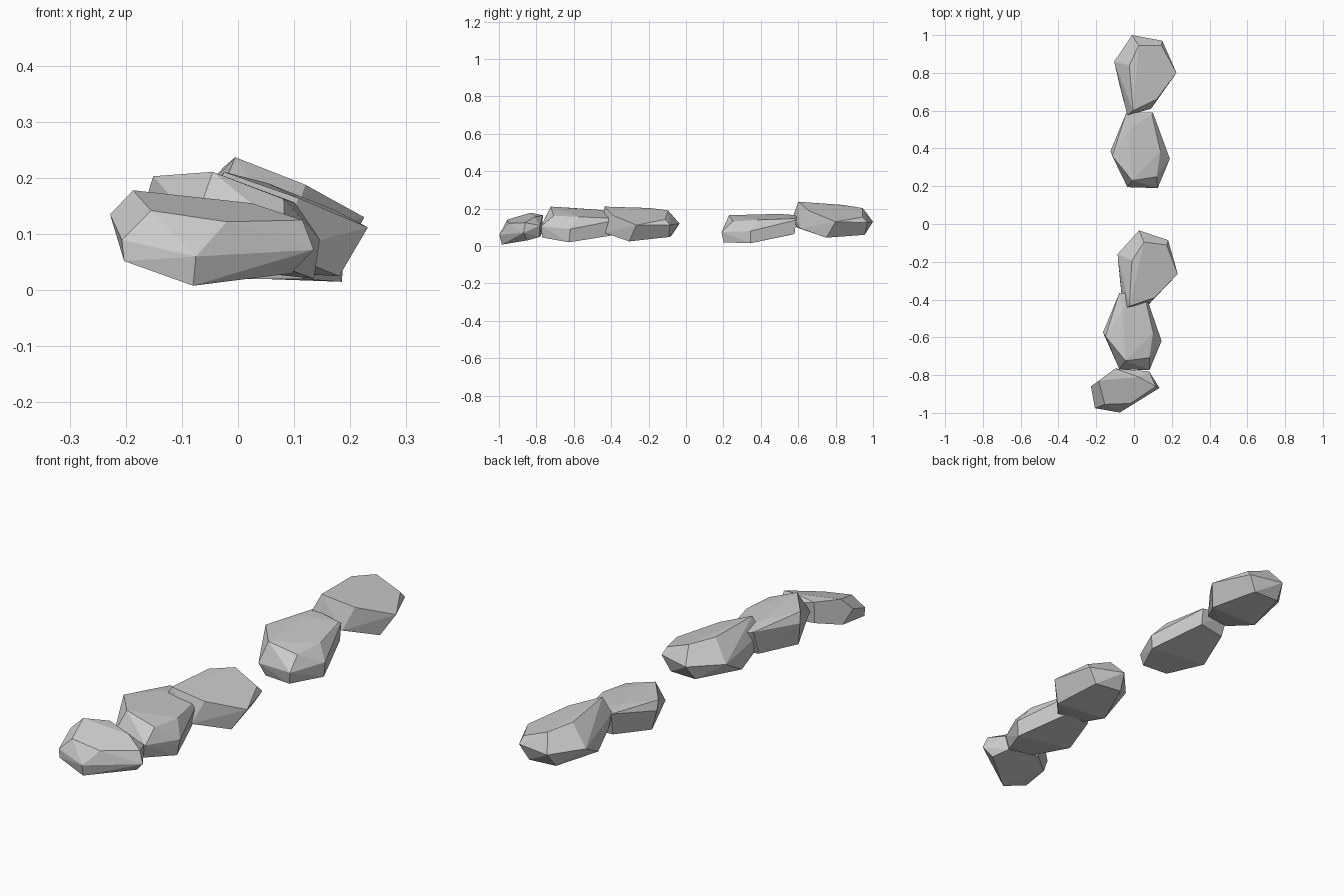
import bpy, bmesh
from mathutils import Matrix, Vector, Euler


def boulder(name, pts, pivot=(0, 0, 0), move=(0, 0, 0), rot=(0, 0, 0), scale=(1, 1, 1)):
    """Faceted stone: convex hull of a few corner points, turned about a pivot."""
    bm = bmesh.new()
    p = Vector(pivot)
    m = (Matrix.Translation(p + Vector(move)) @ Euler(rot).to_matrix().to_4x4()
         @ Matrix.Diagonal((*scale, 1)) @ Matrix.Translation(-p))
    for c in pts:
        bm.verts.new(m @ Vector(c))
    res = bmesh.ops.convex_hull(bm, input=bm.verts[:])
    loose = [v for v in bm.verts if not v.link_faces]
    bmesh.ops.delete(bm, geom=loose, context='VERTS')
    # merge nearly coplanar triangles into broad facets
    bmesh.ops.dissolve_limit(bm, angle_limit=0.08, verts=bm.verts[:], edges=bm.edges[:])
    bmesh.ops.recalc_face_normals(bm, faces=bm.faces[:])
    mesh = bpy.data.meshes.new(name)
    bm.to_mesh(mesh)
    bm.free()
    ob = bpy.data.objects.new(name, mesh)
    bpy.context.collection.objects.link(ob)
    return ob


# long low stone: crown, waist, base
LOW = [(-.01, .23, .165), (.12, .25, .132), (.14, .385, .14), (.095, .58, .147),
       (-.025, .5, .172), (-.115, .36, .162),
       (-.035, .195, .075), (.125, .19, .075), (.19, .345, .08), (-.125, .385, .125),
       (-.04, .59, .165), (.10, .59, .14),
       (-.01, .21, .02), (.115, .2, .02), (.185, .345, .015), (.1, .58, .065),
       (-.09, .37, .025), (-.03, .56, .06)]

# peaked stone: crown, waist, base
PEAK = [(-.005, .6, .237), (-.025, .84, .22), (.025, .945, .203), (.145, .945, .155),
        (.12, .66, .188),
        (.225, .80, .13), (-.01, 1.0, .13), (.15, .97, .125), (-.105, .86, .13),
        (-.035, .575, .165),
        (.18, .75, .045), (-.075, .73, .06), (.11, .955, .06), (-.02, .95, .065),
        (.09, .61, .095), (-.03, .59, .10)]

# small end stone
END = [(-.187, -.83, .178), (-.155, -.955, .142), (-.02, -.95, .122), (.025, -.81, .155),
       (.115, -.86, .125), (-.10, -.765, .165),
       (-.228, -.86, .135), (-.207, -.975, .09), (-.075, -.998, .06), (.135, -.868, .072),
       (.08, -.78, .11),
       (-.203, -.975, .052), (-.08, -.985, .008), (.095, -.85, .03),
       (.06, -.78, .05), (-.10, -.77, .07), (-.19, -.84, .06)]

low_pivot, peak_pivot = (.03, .39, .09), (.07, .8, .13)
boulder("back_peaked_stone", PEAK)
boulder("back_low_stone", LOW)
boulder("middle_peaked_stone", PEAK, peak_pivot, (.008, -1.043, -.018), (.04, 0, -.14))
boulder("front_low_stone", LOW, low_pivot, (-.043, -.963, .02), (-.1, .08, 0), (1, 1, 1.1))
boulder("front_end_stone", END)
